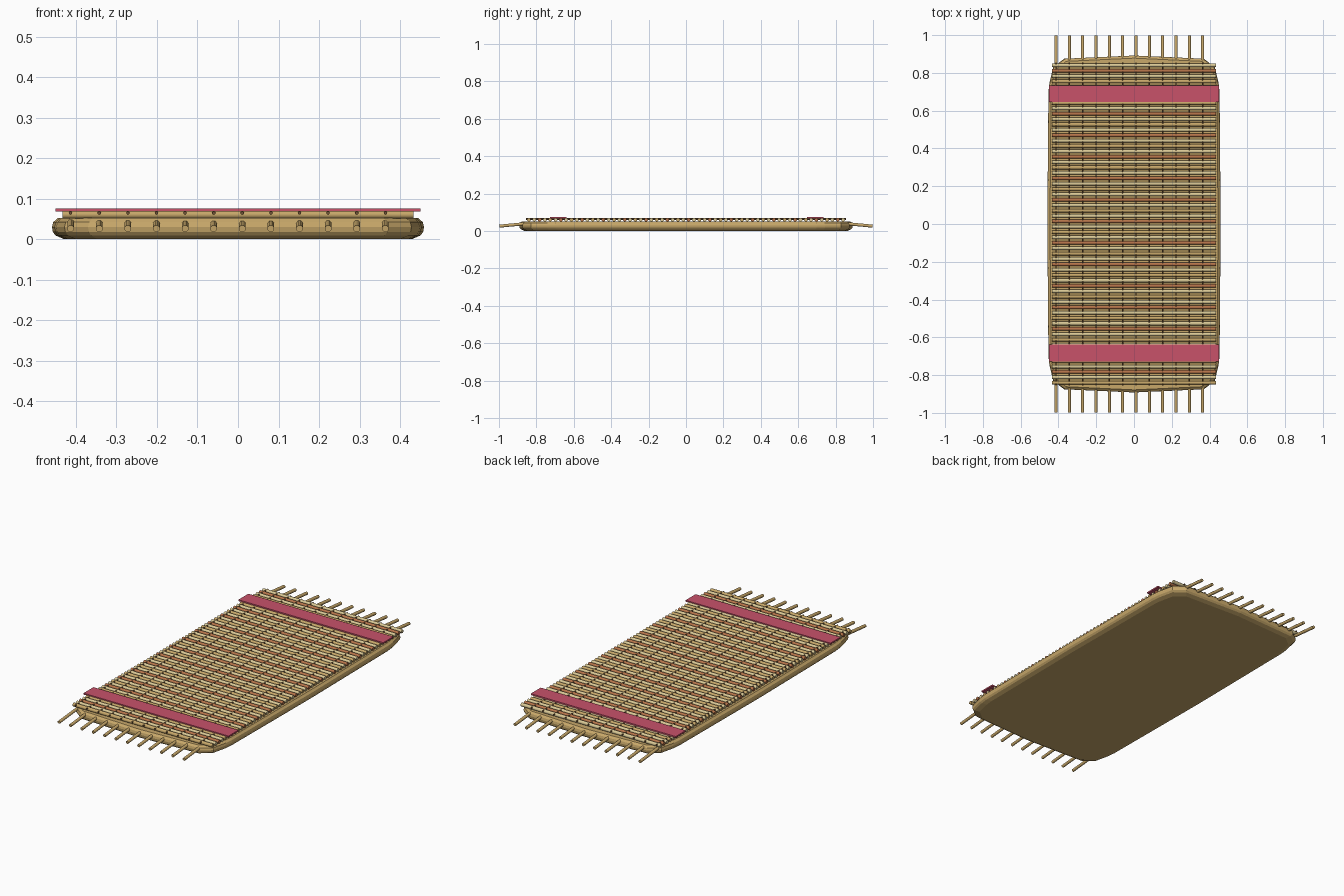
import bpy, bmesh, math
from mathutils import Vector

if "Cube" in bpy.data.objects:
    bpy.data.objects.remove(bpy.data.objects["Cube"])


def material(name, rgb):
    m = bpy.data.materials.new(name)
    lin = [c / 255 / 12.92 if c < 11 else ((c / 255 + 0.055) / 1.055) ** 2.4 for c in rgb]
    m.diffuse_color = (*lin, 1)
    m.use_nodes = True
    m.node_tree.nodes["Principled BSDF"].inputs["Base Color"].default_value = m.diffuse_color
    return m


TAN = material("straw tan", (200, 168, 106))
CREAM = material("pale straw", (218, 201, 150))
BROWN = material("rust brown", (182, 116, 74))
DARK = material("dark cord", (112, 82, 52))
PINK = material("pink cloth", (200, 82, 106))


def finish(name, bm, mat, smooth=False):
    bmesh.ops.recalc_face_normals(bm, faces=bm.faces[:])
    me = bpy.data.meshes.new(name)
    bm.to_mesh(me)
    bm.free()
    me.materials.append(mat)
    for p in me.polygons:
        p.use_smooth = smooth and len(p.vertices) == 4
    ob = bpy.data.objects.new(name, me)
    bpy.context.collection.objects.link(ob)
    return ob


def add_rod(bm, a, b, r, sides=8):
    """Closed rod between two points."""
    a, b = Vector(a), Vector(b)
    d = (b - a).normalized()
    u = d.cross(Vector((0, 0, 1))).normalized()
    v = u.cross(d)
    rings = []
    for c in (a, b):
        ring = []
        for i in range(sides):
            t = 2 * math.pi * (i + 0.5) / sides
            ring.append(bm.verts.new(c + u * r * math.cos(t) + v * r * math.sin(t)))
        rings.append(ring)
    for i in range(sides):
        j = (i + 1) % sides
        bm.faces.new((rings[0][i], rings[0][j], rings[1][j], rings[1][i]))
    bm.faces.new(rings[0])
    bm.faces.new(rings[1])


# Padded mat base: bowed outline with clipped corners, bevelled rim
quarter = [(0.459, 0), (0.453, 0.70), (0.448, 0.745), (0.428, 0.83), (0.37, 0.875), (0, 0.892)]
outline = quarter + [(-x, y) for x, y in quarter[-2::-1]]
outline += [(-x, -y) for x, y in outline[1:-1]]
bm = bmesh.new()
rings = []
for z, inset in ((0.0, 0.030), (0.009, 0.009), (0.018, 0.002), (0.030, 0.0), (0.042, 0.003), (0.052, 0.014)):
    rings.append([bm.verts.new((x * (1 - inset / 0.459), y * (1 - inset / 0.892), z)) for x, y in outline])
n = len(outline)
for lo, hi in zip(rings, rings[1:]):
    for i in range(n):
        j = (i + 1) % n
        bm.faces.new((lo[i], lo[j], hi[j], hi[i]))
bm.faces.new(rings[0])
bm.faces.new(rings[-1])
finish("mat_base", bm, TAN)

# Woven slats across the mat in a repeating colour order
ROWS, REACH = 60, 0.84
groups = {"straw_slats": (TAN, (0,)), "pale_slats": (CREAM, (1, 3)), "rust_slats": (BROWN, (2,))}
for name, (mat, phases) in groups.items():
    bm = bmesh.new()
    for i in range(ROWS):
        if i % 4 in phases:
            y = -REACH + 2 * REACH * i / (ROWS - 1)
            add_rod(bm, (-0.433, y, 0.0605), (0.433, y, 0.0605), 0.0102)
    finish(name, bm, mat, True)

# Cords running lengthwise, and the sloping fringe at both ends
cords, fringe = bmesh.new(), bmesh.new()
for k in range(12):
    x = -0.413 + 0.0706 * k
    add_rod(cords, (x, -0.855, 0.0645), (x, 0.855, 0.0645), 0.0045, 6)
    for s in (-1, 1):
        add_rod(fringe, (x, s * 0.84, 0.041), (x, s * 0.998, 0.026), 0.0088, 8)
finish("lengthwise_cords", cords, DARK)
finish("fringe", fringe, TAN, True)

# Cloth bands near each end
for name, y in (("front_band", -0.683), ("back_band", 0.690)):
    bm = bmesh.new()
    bmesh.ops.create_cube(bm, size=1)
    for v in bm.verts:
        v.co = (v.co.x * 0.90, y + v.co.y * 0.088, 0.0722 + v.co.z * 0.008)
    finish(name, bm, PINK)
